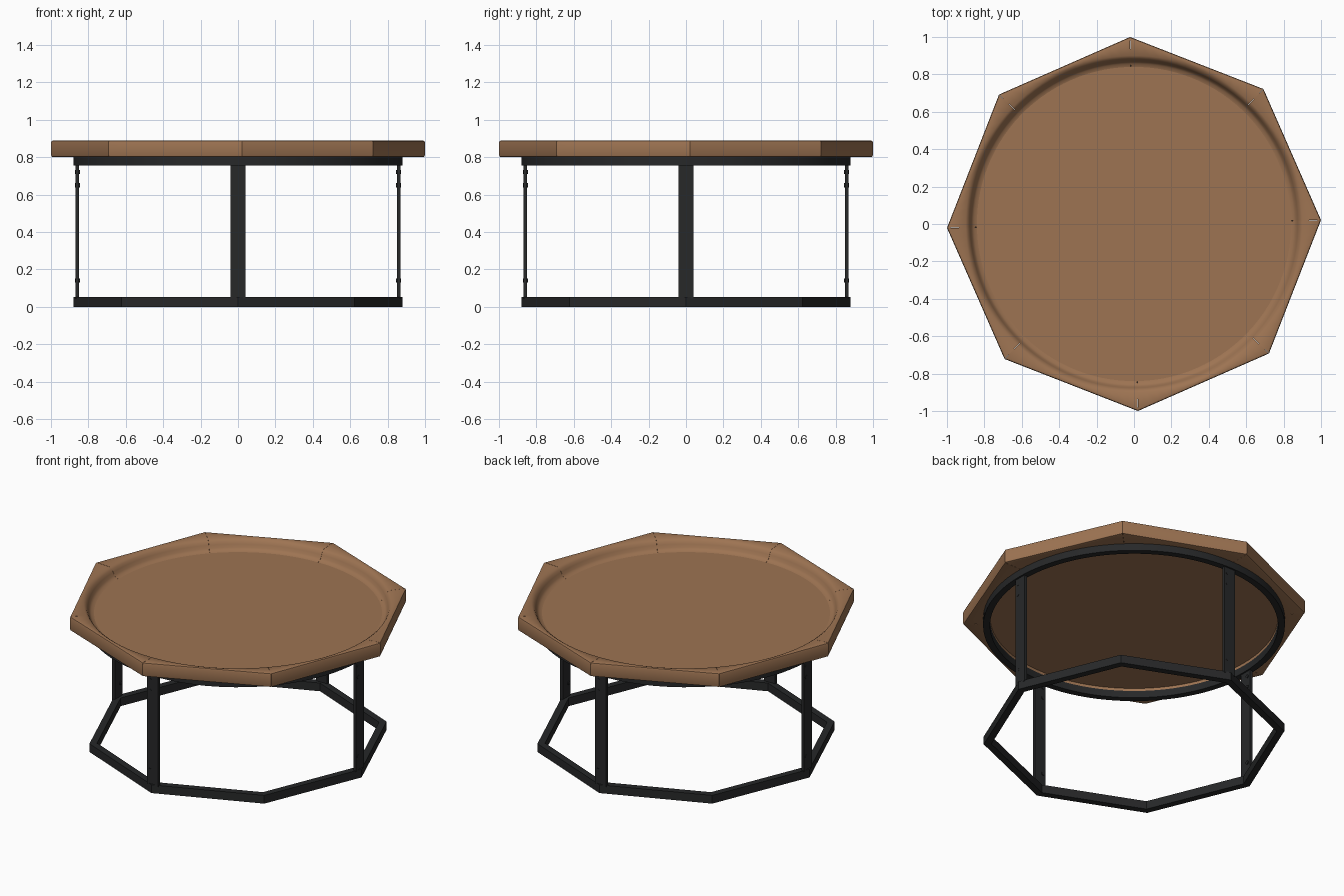
import bpy, bmesh
from math import sin, cos, pi, radians
from mathutils import Matrix, Vector

old = bpy.data.objects.get("Cube")
if old:
    bpy.data.objects.remove(old, do_unlink=True)


def material(name, rgb):
    m = bpy.data.materials.new(name)
    m.use_nodes = True
    m.diffuse_color = (*rgb, 1)
    bsdf = next(n for n in m.node_tree.nodes if n.type == 'BSDF_PRINCIPLED')
    bsdf.inputs["Base Color"].default_value = (*rgb, 1)
    return m


wood = material("warm wood", (0.34, 0.174, 0.085))
metal = material("black metal", (0.02, 0.021, 0.022))


def finish(name, bm, mat, smooth=None):
    bmesh.ops.recalc_face_normals(bm, faces=bm.faces)
    mesh = bpy.data.meshes.new(name)
    bm.to_mesh(mesh)
    bm.free()
    mesh.materials.append(mat)
    ob = bpy.data.objects.new(name, mesh)
    bpy.context.scene.collection.objects.link(ob)
    if smooth:
        bpy.ops.object.select_all(action='DESELECT')
        ob.select_set(True)
        bpy.context.view_layer.objects.active = ob
        bpy.ops.object.shade_smooth_by_angle(angle=radians(smooth))
    return ob


def loft(bm, rows, closed):
    """Join closed cross-sections into a solid; cap the ends unless closed."""
    loops = [[bm.verts.new(p) for p in row] for row in rows]
    n = len(loops[0])
    for a, b in zip(loops, loops[1:] + (loops[:1] if closed else [])):
        for i in range(n):
            j = (i + 1) % n
            bm.faces.new((a[i], a[j], b[j], b[i]))
    if not closed:
        bm.faces.new(loops[0])
        bm.faces.new(loops[-1])


def polar(r, a, z):
    return (r * cos(a), r * sin(a), z)


def square_ring(name, sides, r0, r1, z0, z1, smooth=None):
    bm = bmesh.new()
    section = ((r0, z0), (r1, z0), (r1, z1), (r0, z1))
    loft(bm, [[polar(r, 2 * pi * k / sides, z) for r, z in section]
              for k in range(sides)], True)
    return finish(name, bm, metal, smooth)


# Tray rim: eight mitred pieces, round inside and octagonal outside
TURN = radians(1.2)
APOTHEM = cos(pi / 8)
COVE = ((0.84, 0.80), (0.84, 0.823), (0.857, 0.828), (0.868, 0.84),
        (0.876, 0.858), (0.885, 0.875), (0.9, 0.886))
EDGE = ((0.012, 0.89), (0.003, 0.887), (0, 0.878),
        (0, 0.812), (0.003, 0.803), (0.012, 0.80))
STEPS = 14
for k in range(8):
    bm = bmesh.new()
    rows = []
    for s in range(STEPS + 1):
        t = (s / STEPS - 0.5) * (pi / 4 - 0.001)
        a = t + TURN + (k + 0.5) * pi / 4
        outer = APOTHEM / cos(t)
        rows.append([polar(r, a, z) for r, z in COVE]
                    + [polar(outer - d / cos(t), a, z) for d, z in EDGE])
    loft(bm, rows, False)
    finish(f"tray_rim_{k + 1}", bm, wood, 40)

# Tray floor
bm = bmesh.new()
bmesh.ops.create_cone(bm, cap_ends=True, segments=96, radius1=0.842, radius2=0.842,
                      depth=0.006, matrix=Matrix.Translation((0, 0, 0.82)))
finish("tray_floor", bm, wood, 30)

# Metal frame
square_ring("top_ring", 96, 0.84, 0.88, 0.755, 0.80, 30)
square_ring("base_octagon", 8, 0.835, 0.88, 0, 0.053)

# Flat posts with bolts on the inner side
for k, side in enumerate(("left", "back", "right", "front")):
    rot = Matrix.Rotation(k * pi / 2, 4, 'Z')
    bm = bmesh.new()
    bmesh.ops.create_cube(bm, size=1, matrix=rot @ Matrix.Translation((0.859, 0, 0.405))
                          @ Matrix.Diagonal((0.02, 0.08, 0.72, 1)))
    finish(f"{side}_post", bm, metal)
    bm = bmesh.new()
    for z in (0.14, 0.65, 0.72):
        bmesh.ops.create_cone(bm, cap_ends=True, segments=12, radius1=0.011, radius2=0.011,
                              depth=0.027, matrix=rot @ Matrix.Translation((0.857, -0.018, z))
                              @ Matrix.Rotation(pi / 2, 4, 'Y'))
    finish(f"{side}_post_bolts", bm, metal, 30)
